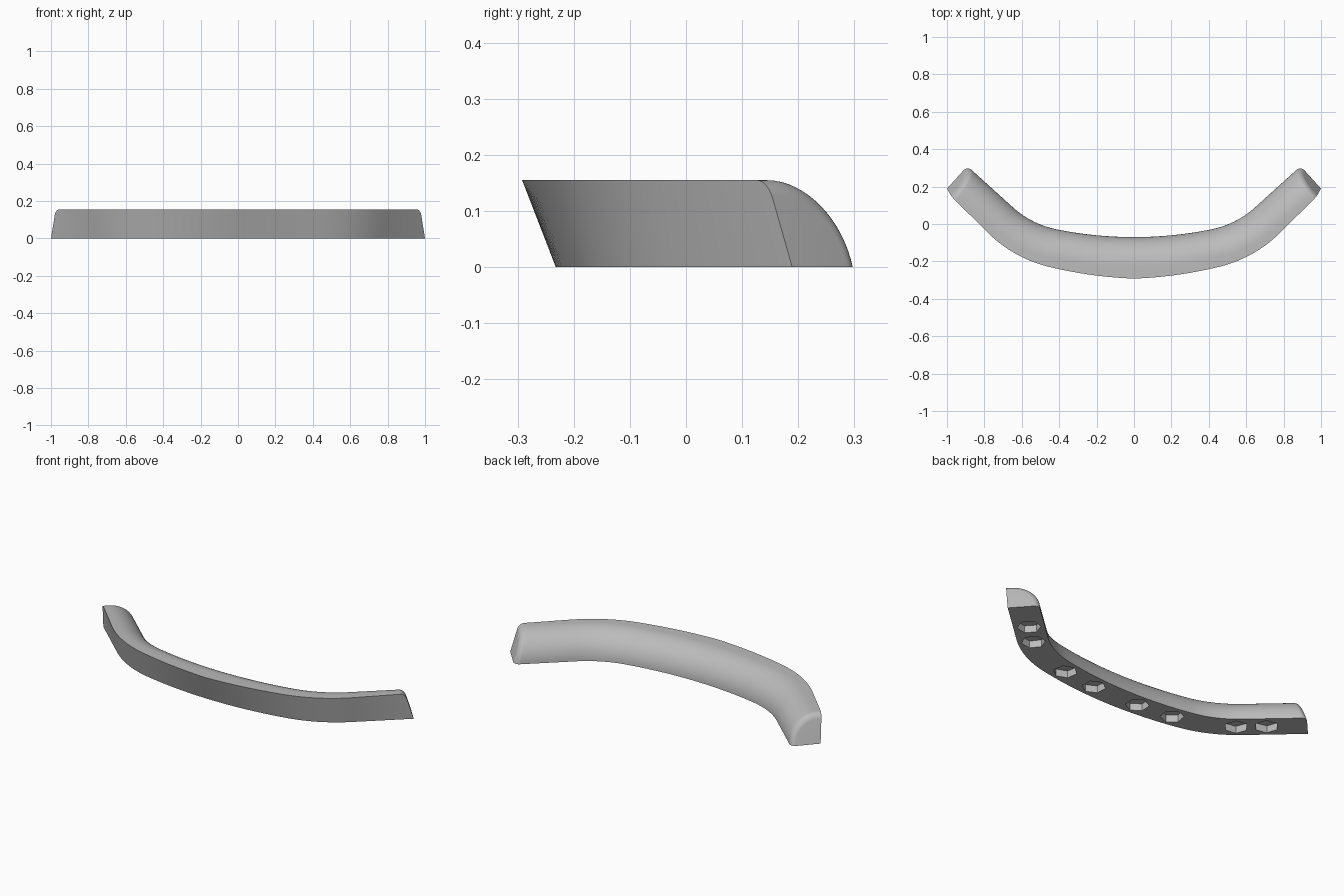
import bpy, bmesh, math
from mathutils import Vector, Matrix

old = bpy.data.objects.get("Cube")
if old:
    bpy.data.objects.remove(old, do_unlink=True)

grey = bpy.data.materials.new("plain grey")
grey.use_nodes = True
grey.diffuse_color = (0.5, 0.5, 0.5, 1)
grey.node_tree.nodes["Principled BSDF"].inputs["Base Color"].default_value = grey.diffuse_color

HEIGHT = 0.155      # also the radius of the rounded back
FLAT = 0.007        # arc centre, measured inward from the lower front edge
FILLET = 0.03       # rounding of the tips
BOW_END, BEND_END, LENGTH = 0.45, 0.8, 1.129


def heading(s):
    """Gentle bow, tighter bend, then a straight tip."""
    if s < BOW_END:
        return 0.2 * s / BOW_END
    return 0.2 + 0.535 * min((s - BOW_END) / (BEND_END - BOW_END), 1)


def path(s, steps=80):
    """Point and inward normal on the right or left half of the lower front edge."""
    side, s = math.copysign(1, s), abs(s)
    p, ds = Vector((0, -0.232, 0)), s / steps
    for i in range(steps):
        a = heading((i + 0.5) * ds)
        p += Vector((math.cos(a), math.sin(a), 0)) * ds
    a = heading(s)
    tangent = Vector((math.cos(a), math.sin(a), 0))
    normal = Vector((-math.sin(a), math.cos(a), 0))
    for v in (p, tangent, normal):
        v.x *= side
    return p, tangent, normal


def section(s, inset=0):
    """Cross-section: leaning front, flat top, quarter-round back."""
    p, tangent, normal = path(s)
    lean = 0.06 - 0.044 * abs(s) / LENGTH
    r = HEIGHT - inset
    outline = [(0, 0), (-lean * r / HEIGHT, r)]
    for i in range(17):
        a = math.pi / 2 * (1 - i / 16)
        outline.append((FLAT + r * math.cos(a), r * math.sin(a)))
    tilt = 0.31 * max(0, (abs(s) - BEND_END) / (LENGTH - BEND_END))
    return [p + normal * n - tangent * tilt * z + Vector((0, 0, z)) for n, z in outline]


# Stations along half the bar, ending in the rounded tip
half = [(LENGTH - FILLET) * i / 36 for i in range(37)]
stations = [(s, 0) for s in half]
for i in range(1, 9):
    a = math.pi / 2 * i / 8
    stations.append((LENGTH - FILLET * (1 - math.sin(a)), FILLET * (1 - math.cos(a))))
stations = [(-s, inset) for s, inset in reversed(stations[1:])] + stations

# Curved bar
bm = bmesh.new()
rings = [[bm.verts.new(co) for co in section(s, inset)] for s, inset in stations]
for a, b in zip(rings, rings[1:]):
    for i in range(len(a)):
        j = (i + 1) % len(a)
        bm.faces.new((a[i], a[j], b[j], b[i]))
bm.faces.new(rings[0])
bm.faces.new(rings[-1])
bmesh.ops.recalc_face_normals(bm, faces=bm.faces)
mesh = bpy.data.meshes.new("curved_bar")
bm.to_mesh(mesh)
bm.free()
mesh.materials.append(grey)
bar = bpy.data.objects.new("curved_bar", mesh)
bpy.context.collection.objects.link(bar)

# Hexagonal pockets in the underside, in four pairs
bm = bmesh.new()
for s in (0.15, 0.37, 0.76, 0.92):
    for side in (-1, 1):
        p, tangent, normal = path(s * side)
        angle = math.atan2(normal.y, normal.x)
        place = Matrix.Translation(p + normal * 0.081) @ Matrix.Rotation(angle, 4, 'Z')
        bmesh.ops.create_cone(bm, cap_ends=True, segments=6, radius1=0.062, radius2=0.062,
                              depth=0.08, matrix=place @ Matrix.Rotation(math.pi / 2, 4, 'Z'))
mesh = bpy.data.meshes.new("pocket_cutter")
bm.to_mesh(mesh)
bm.free()
mesh.materials.append(grey)
cutter = bpy.data.objects.new("pocket_cutter", mesh)
cutter.hide_render = True
bpy.context.collection.objects.link(cutter)

cut = bar.modifiers.new("pockets", 'BOOLEAN')
cut.operation = 'DIFFERENCE'
cut.solver = 'EXACT'
cut.object = cutter
bpy.context.view_layer.objects.active = bar
bar.select_set(True)
cutter.select_set(False)
bpy.ops.object.modifier_apply(modifier=cut.name)
bpy.data.objects.remove(cutter, do_unlink=True)
bpy.ops.object.shade_smooth_by_angle(angle=math.radians(30))
